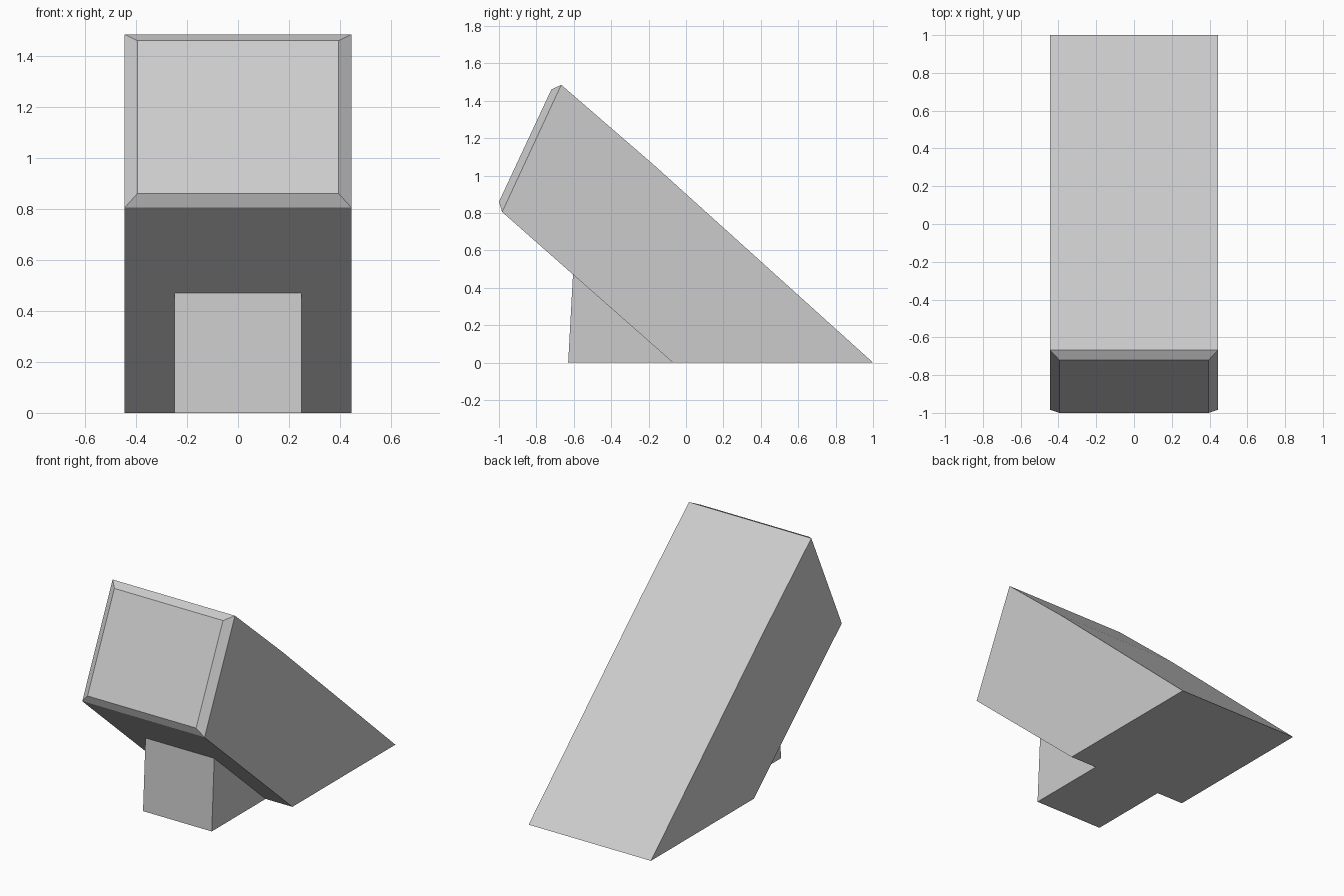
import bpy
import bmesh

cube = bpy.data.objects.get("Cube")
if cube:
    bpy.data.objects.remove(cube, do_unlink=True)

grey = bpy.data.materials.new("light_grey")
grey.use_nodes = True
grey.diffuse_color = (0.6, 0.6, 0.6, 1)
grey.node_tree.nodes["Principled BSDF"].inputs["Base Color"].default_value = grey.diffuse_color


def extrude_profile(name, profile, half_width, finish=None):
    """Extrude a side profile of (y, z) points symmetrically along x."""
    bm = bmesh.new()
    face = bm.faces.new([bm.verts.new((-half_width, y, z)) for y, z in profile])
    side = bmesh.ops.extrude_face_region(bm, geom=[face])["geom"]
    verts = [v for v in side if isinstance(v, bmesh.types.BMVert)]
    bmesh.ops.translate(bm, verts=verts, vec=(2 * half_width, 0, 0))
    bmesh.ops.recalc_face_normals(bm, faces=bm.faces)
    if finish:
        finish(bm)
    mesh = bpy.data.meshes.new(name)
    bm.to_mesh(mesh)
    bm.free()
    mesh.materials.append(grey)
    obj = bpy.data.objects.new(name, mesh)
    bpy.context.collection.objects.link(obj)
    return obj


def raise_front_panel(bm):
    """Extrude the sloping front face into a chamfered panel."""
    front = min(bm.faces, key=lambda f: f.calc_center_median().y)
    new = bmesh.ops.extrude_discrete_faces(bm, faces=[front])["faces"][0]
    for v in new.verts:
        v.co.x *= 0.395 / 0.445
        v.co.y, v.co.z = (-0.72, 1.46) if v.co.z > 1.2 else (-1.0, 0.86)


# Slanted housing, with a very slight bend in its long back
extrude_profile("housing", [(-0.07, 0), (1.0, 0), (-0.17, 1.055),
                            (-0.667, 1.485), (-0.983, 0.805)],
                0.445, raise_front_panel)

# Narrow support foot, its rear buried in the housing
extrude_profile("support_foot", [(-0.63, 0), (-0.07, 0), (0, 0.2),
                                 (-0.4, 0.5), (-0.604, 0.475)], 0.25)
